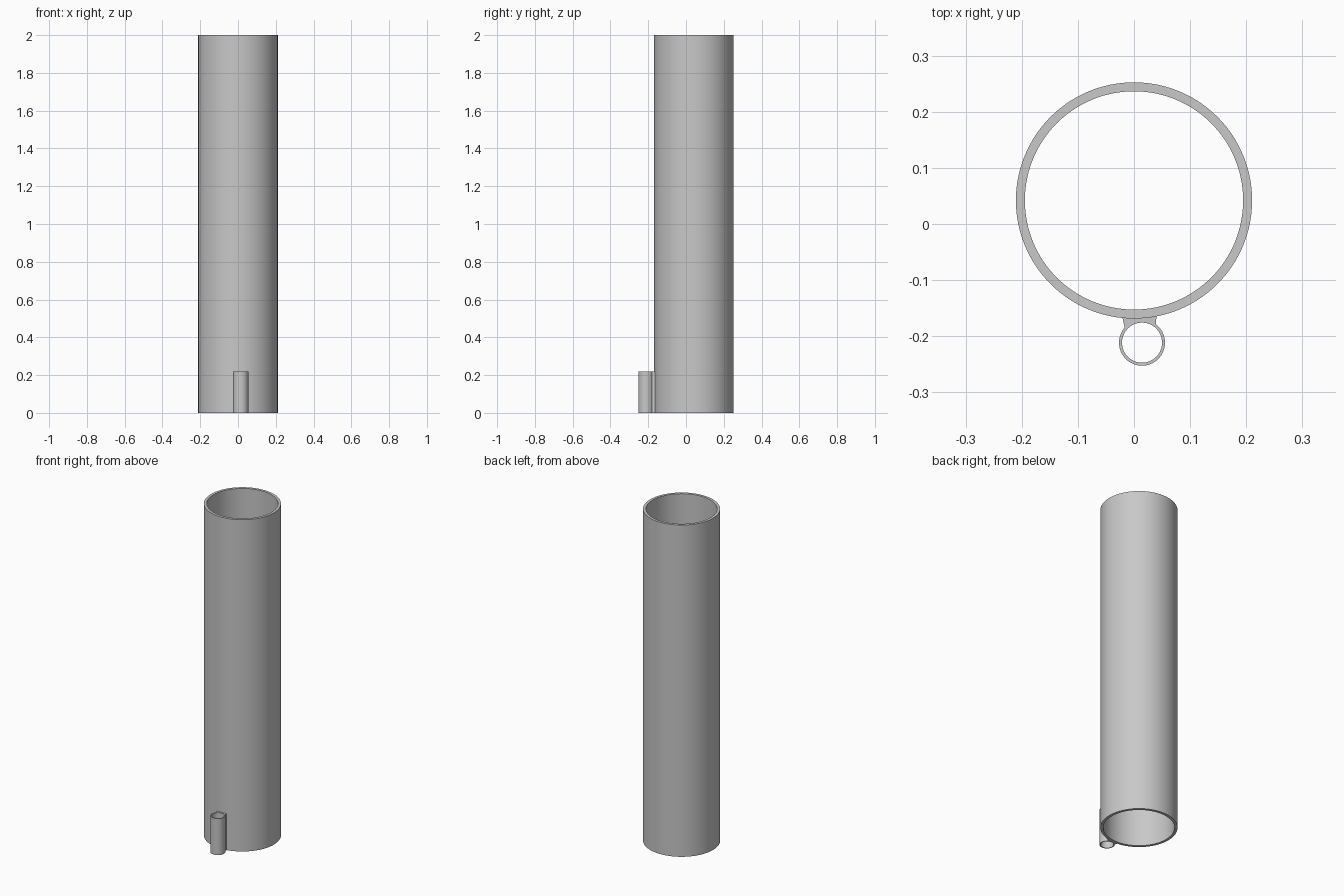
import bpy, bmesh, math

if "Cube" in bpy.data.objects:
    bpy.data.objects.remove(bpy.data.objects["Cube"])

MAIN_C, MAIN_OUT, MAIN_IN = (0.0, 0.042), 0.2105, 0.1945
SIDE_C, SIDE_OUT, SIDE_IN = (0.0143, -0.2115), 0.041, 0.0357
HEIGHT, SIDE_HEIGHT = 2.0, 0.22

grey = bpy.data.materials.new("plain_grey")
grey.diffuse_color = (0.58, 0.58, 0.58, 1)
grey.use_nodes = True
grey.node_tree.nodes["Principled BSDF"].inputs["Base Color"].default_value = grey.diffuse_color


def finish(name, bm):
    bmesh.ops.recalc_face_normals(bm, faces=bm.faces)
    mesh = bpy.data.meshes.new(name)
    bm.to_mesh(mesh)
    bm.free()
    mesh.materials.append(grey)
    obj = bpy.data.objects.new(name, mesh)
    bpy.context.collection.objects.link(obj)
    bpy.ops.object.select_all(action='DESELECT')
    obj.select_set(True)
    bpy.context.view_layer.objects.active = obj
    bpy.ops.object.shade_smooth_by_angle(angle=math.radians(30))
    return obj


def tube(name, centre, r_out, r_in, height, sides):
    """Open pipe: a rectangular wall section swept round the axis."""
    bm = bmesh.new()
    section = [(r_out, 0), (r_out, height), (r_in, height), (r_in, 0)]
    rings = []
    for i in range(sides):
        a = 2 * math.pi * i / sides
        rings.append([bm.verts.new((centre[0] + r * math.cos(a),
                                    centre[1] + r * math.sin(a), z))
                      for r, z in section])
    for i in range(sides):
        p, q = rings[i], rings[(i + 1) % sides]
        for j in range(4):
            k = (j + 1) % 4
            bm.faces.new((p[j], q[j], q[k], p[k]))
    return finish(name, bm)


# Tall main pipe and the short pipe at its front foot
tube("main_tube", MAIN_C, MAIN_OUT, MAIN_IN, HEIGHT, 128)
tube("side_tube", SIDE_C, SIDE_OUT, SIDE_IN, SIDE_HEIGHT, 64)

# Web joining the pipes, its two long sides following their walls
STEPS = 12
embed = 0.002
back, front = [], []
for i in range(STEPS + 1):
    t = i / STEPS
    x = -0.021 + 0.061 * t
    r = MAIN_OUT - embed
    back.append((x, MAIN_C[1] - math.sqrt(r * r - x * x)))
    x = -0.016 + 0.055 * t
    r = SIDE_OUT - embed
    front.append((x, SIDE_C[1] + math.sqrt(r * r - (x - SIDE_C[0]) ** 2)))
bm = bmesh.new()
face = bm.faces.new([bm.verts.new((x, y, 0)) for x, y in back + front[::-1]])
top = bmesh.ops.extrude_face_region(bm, geom=[face], use_keep_orig=True)
bmesh.ops.translate(bm, vec=(0, 0, SIDE_HEIGHT),
                    verts=[v for v in top["geom"] if isinstance(v, bmesh.types.BMVert)])
finish("joining_web", bm)
